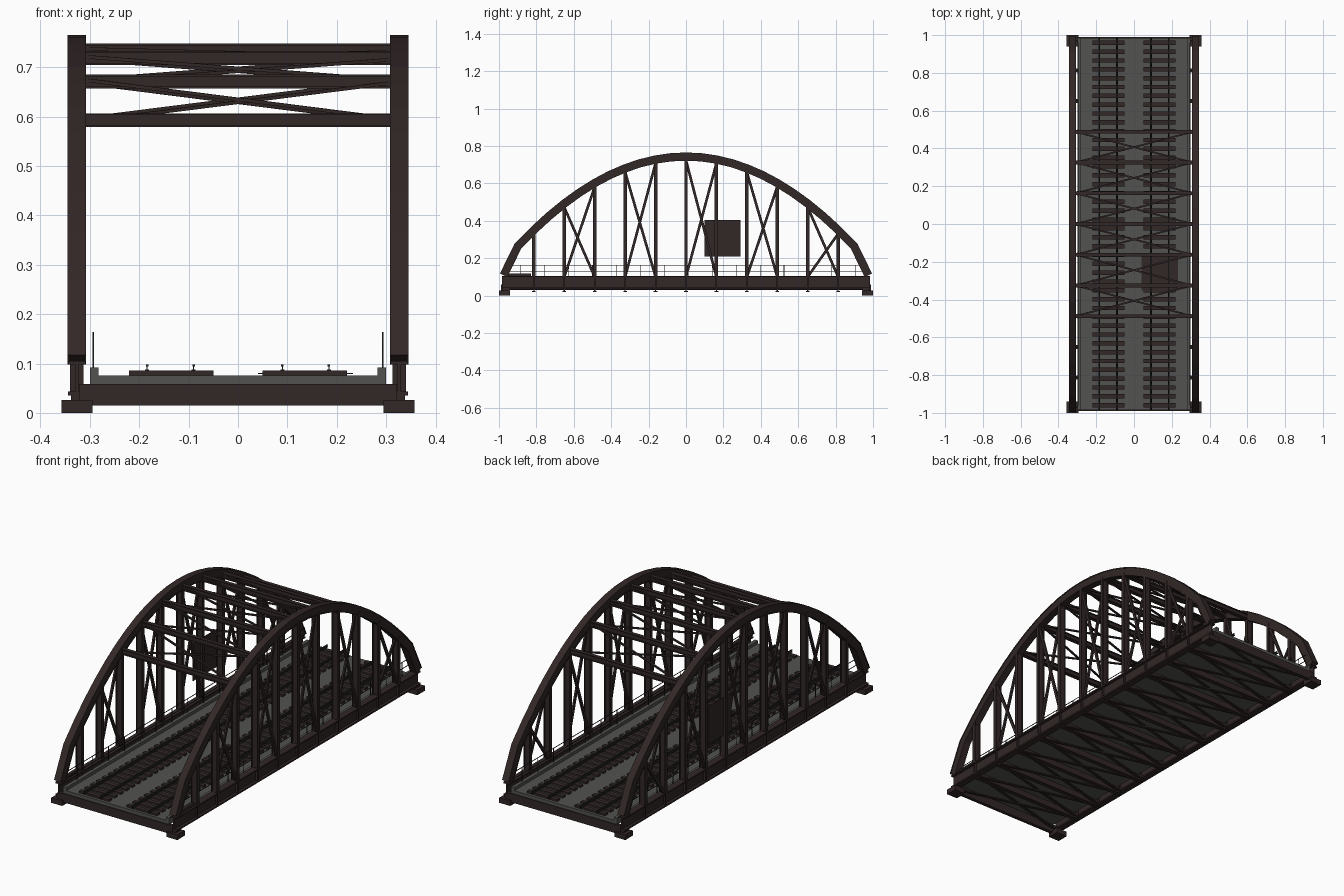
import bpy
import bmesh
from mathutils import Matrix, Vector

if "Cube" in bpy.data.objects:
    bpy.data.objects.remove(bpy.data.objects["Cube"], do_unlink=True)


def material(name, r, g, b):
    m = bpy.data.materials.new(name)
    m.use_nodes = True
    m.diffuse_color = (r, g, b, 1)
    node = m.node_tree.nodes["Principled BSDF"]
    node.inputs["Base Color"].default_value = (r, g, b, 1)
    node.inputs["Roughness"].default_value = 0.8
    return m


STEEL = material("dark brown steel", 0.032, 0.02, 0.02)
CONCRETE = material("grey concrete", 0.085, 0.088, 0.08)
IRON = material("black iron", 0.02, 0.019, 0.019)


def finish(name, bm, mat):
    bmesh.ops.recalc_face_normals(bm, faces=bm.faces)
    mesh = bpy.data.meshes.new(name)
    bm.to_mesh(mesh)
    bm.free()
    mesh.materials.append(mat)
    ob = bpy.data.objects.new(name, mesh)
    bpy.context.collection.objects.link(ob)
    return ob


def box(bm, x0, x1, y0, y1, z0, z1):
    mid = Vector((x0 + x1, y0 + y1, z0 + z1)) / 2
    size = Vector((abs(x1 - x0), abs(y1 - y0), abs(z1 - z0), 1))
    bmesh.ops.create_cube(bm, size=1, matrix=Matrix.Translation(mid) @ Matrix.Diagonal(size))


def beam(bm, p, q, across, depth, side=None):
    """Rectangular bar from p to q; 'across' is measured along the side vector."""
    p, q = Vector(p), Vector(q)
    d = (q - p).normalized()
    u = Vector(side) if side else d.cross(Vector((0, 0, 1))).normalized()
    v = d.cross(u)
    rot = Matrix((u, v, d)).transposed().to_4x4()
    size = Matrix.Diagonal((across, depth, (q - p).length, 1))
    bmesh.ops.create_cube(bm, size=1, matrix=Matrix.Translation((p + q) / 2) @ rot @ size)


SIDES = (-1, 1)
STEP = 0.1627          # panel length
NODES = range(-5, 6)
TRUSS_X = 0.3265       # truss plane
X_AXIS = (1, 0, 0)


def arch_z(y):
    return 0.743 - 0.593 * y * y


# Arch centre line with a steeper foot at each end
line = [(-0.975, 0.108), (-0.9, 0.262)]
line += [(i * STEP / 2, arch_z(i * STEP / 2)) for i in range(-10, 11)]
line += [(0.9, 0.262), (0.975, 0.108)]


def arch_strip(bm, x, half_width, low, high):
    """Sweep a rectangular section along the arch line."""
    pts = [Vector(p) for p in line]
    rings = []
    for i, p in enumerate(pts):
        t = pts[min(i + 1, len(pts) - 1)] - pts[max(i - 1, 0)]
        n = Vector((-t.y, t.x)).normalized()
        corners = ((-1, low), (1, low), (1, high), (-1, high))
        rings.append([bm.verts.new((x + s * half_width, *(p + n * h))) for s, h in corners])
    for a, b in zip(rings, rings[1:]):
        for k in range(4):
            j = (k + 1) % 4
            bm.faces.new((a[k], a[j], b[j], b[k]))
    bm.faces.new(rings[0])
    bm.faces.new(rings[-1])


for s in SIDES:
    label = "left" if s > 0 else "right"
    x = s * TRUSS_X

    # Arch rib with slightly wider cover plates
    bm = bmesh.new()
    arch_strip(bm, x, 0.0165, -0.019, 0.019)
    arch_strip(bm, x, 0.0185, 0.017, 0.022)
    arch_strip(bm, x, 0.0185, -0.022, -0.017)
    finish(label + "_arch", bm, STEEL)

    # Hangers: two flanges and a web
    bm = bmesh.new()
    for i in NODES:
        y = i * STEP
        top = arch_z(y) - 0.01
        box(bm, x - 0.018, x - 0.014, y - 0.009, y + 0.009, 0.1, top)
        box(bm, x + 0.014, x + 0.018, y - 0.009, y + 0.009, 0.1, top)
        box(bm, x - 0.015, x + 0.015, y - 0.003, y + 0.003, 0.1, top)
    finish(label + "_hangers", bm, STEEL)

    # Crossed diagonals in alternate panels
    bm = bmesh.new()
    for i in range(-4, 5, 2):
        a, b = i * STEP, (i + 1) * STEP
        beam(bm, (x - 0.005, a, 0.1), (x - 0.005, b, arch_z(b) - 0.02), 0.009, 0.014, X_AXIS)
        beam(bm, (x + 0.005, b, 0.1), (x + 0.005, a, arch_z(a) - 0.02), 0.009, 0.014, X_AXIS)
    finish(label + "_diagonals", bm, STEEL)

    # Edge girder: web, flanges and stiffeners
    bm = bmesh.new()
    box(bm, x - 0.004, x + 0.004, -0.985, 0.985, 0.037, 0.105)
    box(bm, x - 0.018, x + 0.018, -0.985, 0.985, 0.035, 0.043)
    box(bm, x - 0.018, x + 0.018, -0.985, 0.985, 0.098, 0.105)
    for i in NODES:
        box(bm, x - 0.014, x + 0.014, i * STEP - 0.004, i * STEP + 0.004, 0.04, 0.1)
    finish(label + "_edge_girder", bm, STEEL)

    # Bearing blocks and foot gusset
    bm = bmesh.new()
    for e in SIDES:
        box(bm, s * 0.295, s * 0.357, e * 0.94, e * 1.0, 0, 0.026)
        box(bm, x - 0.012, x + 0.012, e * 0.945, e * 0.985, 0.024, 0.038)
    box(bm, x - 0.008, x + 0.008, -0.97, -0.83, 0.104, 0.119)
    finish(label + "_bearings", bm, STEEL)

    # Kerb
    bm = bmesh.new()
    box(bm, s * 0.282, s * 0.3, -0.985, 0.985, 0.06, 0.092)
    finish(label + "_kerb", bm, CONCRETE)

    # Handrail
    bm = bmesh.new()
    for i in range(15):
        y = -0.884 + i * 0.128
        box(bm, s * 0.2915, s * 0.2945, y - 0.0015, y + 0.0015, 0.09, 0.164)
    for z in (0.13, 0.163):
        box(bm, s * 0.2917, s * 0.2943, -0.96, 0.96, z - 0.0013, z + 0.0013)
    finish(label + "_handrail", bm, IRON)

    # Sleepers
    bm = bmesh.new()
    for i in range(42):
        y = (i - 20.5) * 0.0468
        box(bm, s * 0.05, s * 0.221, y - 0.0115, y + 0.0115, 0.073, 0.086)
    finish(label + "_sleepers", bm, STEEL)

    # Rails: foot, web and head
    bm = bmesh.new()
    for rx in (0.09, 0.184):
        for half, z0, z1 in ((0.004, 0.085, 0.088), (0.001, 0.087, 0.095), (0.0025, 0.094, 0.098)):
            box(bm, s * rx - half, s * rx + half, -0.985, 0.985, z0, z1)
    finish(label + "_rails", bm, IRON)

# Deck slab
bm = bmesh.new()
box(bm, -0.3, 0.3, -0.985, 0.985, 0.058, 0.076)
finish("deck_slab", bm, CONCRETE)

# Floor beams at each node and at both ends
bm = bmesh.new()
for i in NODES:
    y = i * STEP
    box(bm, -0.322, 0.322, y - 0.003, y + 0.003, 0.022, 0.059)
    box(bm, -0.322, 0.322, y - 0.01, y + 0.01, 0.02, 0.025)
for e in SIDES:
    box(bm, -0.322, 0.322, e * 0.972, e * 0.99, 0.015, 0.059)
finish("floor_beams", bm, STEEL)

# Crossed wind bracing under the deck
bm = bmesh.new()
for i in range(-6, 6):
    a, b = i * STEP, (i + 1) * STEP
    for s in SIDES:
        z = 0.036 + s * 0.003
        beam(bm, (-s * 0.315, a, z), (s * 0.315, b, z), 0.014, 0.006)
finish("lower_bracing", bm, STEEL)

# Overhead struts: I sections between the arches
bm = bmesh.new()
for i in range(-3, 4):
    y = i * STEP
    z = arch_z(y) - 0.009
    box(bm, -0.312, 0.312, y - 0.004, y + 0.004, z - 0.014, z + 0.014)
    for h in SIDES:
        box(bm, -0.312, 0.312, y - 0.01, y + 0.01, z + h * 0.014, z + h * 0.01)
finish("overhead_struts", bm, STEEL)

# Overhead crossed bracing
bm = bmesh.new()
for i in range(-3, 3):
    a, b = i * STEP, (i + 1) * STEP
    for s in SIDES:
        drop = 0.009 + s * 0.003
        beam(bm, (-s * 0.31, a, arch_z(a) - drop), (s * 0.31, b, arch_z(b) - drop), 0.009, 0.007)
finish("overhead_bracing", bm, STEEL)

# Thin square plates: one on the truss, one on the track
bm = bmesh.new()
box(bm, -0.328, -0.325, 0.1, 0.292, 0.21, 0.403)
finish("truss_plate", bm, STEEL)
bm = bmesh.new()
box(bm, 0.04, 0.233, -0.353, -0.16, 0.079, 0.081)
finish("track_plate", bm, STEEL)
